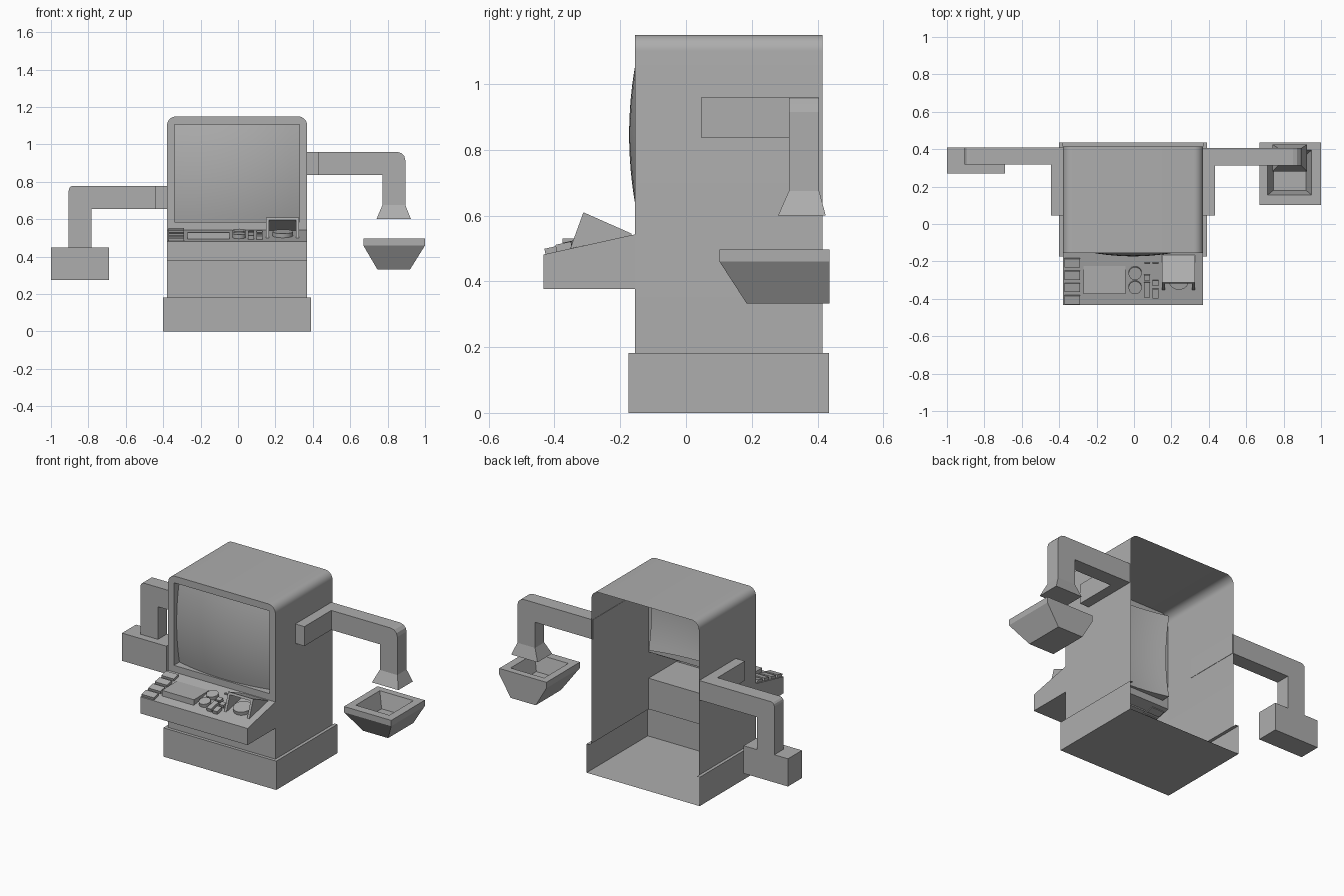
import bpy, bmesh
from math import sin, cos, pi, atan
from mathutils import Matrix

cube = bpy.data.objects.get("Cube")
if cube:
    bpy.data.objects.remove(cube, do_unlink=True)

grey = bpy.data.materials.new("plain_grey")
grey.use_nodes = True
GREY = (0.42, 0.42, 0.42, 1)
grey.diffuse_color = GREY
grey.node_tree.nodes["Principled BSDF"].inputs["Base Color"].default_value = GREY

MID = -0.005            # centre line of the cabinet
FRONT, BACK = -0.155, 0.415
HALF = 0.375
SLOPE = 0.22            # rise of the console top


def finish(name, bm, smooth=False):
    bmesh.ops.recalc_face_normals(bm, faces=bm.faces[:])
    mesh = bpy.data.meshes.new(name)
    bm.to_mesh(mesh)
    bm.free()
    mesh.materials.append(grey)
    ob = bpy.data.objects.new(name, mesh)
    bpy.context.collection.objects.link(ob)
    if smooth:
        bpy.ops.object.select_all(action='DESELECT')
        ob.select_set(True)
        bpy.context.view_layer.objects.active = ob
        bpy.ops.object.shade_smooth_by_angle(angle=0.52)
    return ob


def prism(name, pts, axis, a, b, smooth=False):
    """Extrude a closed outline along x or y."""
    bm = bmesh.new()
    place = (lambda p, t: (t, p[0], p[1])) if axis == 'x' else (lambda p, t: (p[0], t, p[1]))
    one, two = ([bm.verts.new(place(p, t)) for p in pts] for t in (a, b))
    bm.faces.new(one)
    bm.faces.new(two)
    for i in range(len(pts)):
        j = (i + 1) % len(pts)
        bm.faces.new((one[i], one[j], two[j], two[i]))
    return finish(name, bm, smooth)


def loft(name, rings, cap_start=True, cap_end=True):
    """Join rectangles (x0, x1, y0, y1, z) in order."""
    bm = bmesh.new()
    loops = [[bm.verts.new(p) for p in ((x0, y0, z), (x1, y0, z), (x1, y1, z), (x0, y1, z))]
             for x0, x1, y0, y1, z in rings]
    for lo, hi in zip(loops, loops[1:]):
        for i in range(4):
            j = (i + 1) % 4
            bm.faces.new((lo[i], lo[j], hi[j], hi[i]))
    if cap_start:
        bm.faces.new(loops[0])
    if cap_end:
        bm.faces.new(loops[-1])
    return finish(name, bm)


def box(name, x0, x1, y0, y1, z0, z1):
    return loft(name, [(x0, x1, y0, y1, z0), (x0, x1, y0, y1, z1)])


def panel_z(y):
    return 0.543 + (y - FRONT) * SLOPE


def on_panel(name, x, y, w, d, h, round_part=False):
    """Box or disc lying on the sloped console top."""
    bm = bmesh.new()
    if round_part:
        bmesh.ops.create_cone(bm, cap_ends=True, segments=24, radius1=w / 2, radius2=w / 2, depth=h)
    else:
        bmesh.ops.create_cube(bm, size=1, matrix=Matrix.Diagonal((w, d, h, 1)))
    bm.transform(Matrix.Translation((x, y, panel_z(y) + h / 4)) @ Matrix.Rotation(atan(SLOPE), 4, 'X'))
    return finish(name, bm, round_part)


# Base: tray with open back and a narrow ledge around the cabinet
bm = bmesh.new()
outer = [(-0.40, 0.435), (-0.40, -0.175), (0.39, -0.175), (0.39, 0.435)]
inner = [(MID - HALF, 0.435), (MID - HALF, FRONT), (MID + HALF, FRONT), (MID + HALF, 0.435)]
rows = [[bm.verts.new((x, y, z)) for x, y in pts]
        for pts, z in ((outer, 0), (outer, 0.182), (inner, 0.182))]
bm.faces.new(rows[0])
for lo, hi in zip(rows, rows[1:]):
    for i in range(3):
        bm.faces.new((lo[i], lo[i + 1], hi[i + 1], hi[i]))
finish("base", bm)

# Cabinet side and top shell with rounded upper corners, open at the back
R, TOP = 0.05, 1.15
right_arc = [(MID + HALF - R + R * cos(a), TOP - R + R * sin(a))
             for a in (i * pi / 16 for i in range(9))]
left_arc = [(2 * MID - x, z) for x, z in reversed(right_arc)]
arch = right_arc + left_arc
bm = bmesh.new()
path = [(MID + HALF, 0.182)] + arch + [(MID - HALF, 0.182)]
f, b = ([bm.verts.new((x, y, z)) for x, z in path] for y in (FRONT, BACK))
for i in range(len(path) - 1):
    bm.faces.new((f[i], f[i + 1], b[i + 1], b[i]))
finish("cabinet_shell", bm, True)

# Front bezel with a rectangular screen opening
SX, SZ0, SZ1 = 0.335, 0.585, 1.107
bm = bmesh.new()
frame = [(MID + HALF, 0.543)] + arch + [(MID - HALF, 0.543)]
hole = [(MID - SX, SZ0), (MID + SX, SZ0), (MID + SX, SZ1), (MID - SX, SZ1)]
edges = []
for pts in (frame, hole):
    vs = [bm.verts.new((x, FRONT, z)) for x, z in pts]
    edges += [bm.edges.new((vs[i], vs[(i + 1) % len(vs)])) for i in range(len(vs))]
bmesh.ops.triangle_fill(bm, use_beauty=True, edges=edges)
finish("screen_bezel", bm)

# Lower front wall below the console
bm = bmesh.new()
bm.faces.new([bm.verts.new((x, FRONT, z)) for x, z in (
    (MID - HALF, 0.182), (MID + HALF, 0.182), (MID + HALF, 0.377), (MID - HALF, 0.377))])
finish("lower_front", bm)

# Bulging screen with recess walls running back from the bezel
N = 14
SZ = (SZ0 + SZ1) / 2
bm = bmesh.new()
bmesh.ops.create_grid(bm, x_segments=N, y_segments=N, size=1)
rim = [e for e in bm.edges if e.is_boundary]
wall = bmesh.ops.extrude_edge_only(bm, edges=rim)["geom"]
wall = {v for v in wall if isinstance(v, bmesh.types.BMVert)}
for v in bm.verts:
    dx, dz = v.co.x * SX, v.co.y * (SZ1 - SZ0) / 2
    v.co = (MID + dx, FRONT if v in wall else -0.173 + 0.41 * (dx * dx + dz * dz), SZ + dz)
finish("screen", bm, True)

# Console: sloped desk, hollow towards the cabinet
NOSE = -0.433
bm = bmesh.new()
side = [(FRONT, 0.377), (NOSE, 0.377), (NOSE, panel_z(NOSE)), (FRONT, 0.543)]
l, r = ([bm.verts.new((MID + s * HALF, y, z)) for y, z in side] for s in (-1, 1))
bm.faces.new(l)
bm.faces.new(r)
for i in range(3):
    bm.faces.new((l[i], l[i + 1], r[i + 1], r[i]))
finish("console", bm)

# Console controls
for i in range(4):
    on_panel(f"key_{i + 1}", -0.33, -0.207 - 0.066 * i, 0.085, 0.048, 0.022)
prism("raised_pad", [(-0.375, 0.49), (-0.375, 0.53), (-0.225, 0.532), (-0.225, 0.52)],
      'x', -0.27, -0.045)
for i, y in enumerate((-0.262, -0.338)):
    on_panel(f"knob_{i + 1}", 0.006, y, 0.07, 0.07, 0.03, True)
for x, y, d in ((0.07, -0.285, 0.03), (0.07, -0.35, 0.08), (0.115, -0.315, 0.03), (0.115, -0.37, 0.05)):
    on_panel("switch", x, y, 0.032, d, 0.028)
for x in (0.07, 0.115):
    on_panel("small_mark", x, -0.21, 0.03, 0.008, 0.012)

# Hood on the console with a dial under it
for name, x in (("hood_right_side", 0.15), ("hood_left_side", 0.31)):
    prism(name, [(-0.352, 0.5), (-0.312, 0.61), (-0.165, 0.545), (-0.165, 0.54)], 'x', x, x + 0.015)
prism("hood_top", [(-0.312, 0.61), (-0.165, 0.545), (-0.165, 0.535), (-0.317, 0.596)], 'x', 0.15, 0.325)
on_panel("hood_dial", 0.24, -0.295, 0.11, 0.11, 0.03, True)


# Side arms: mounting plate plus a bent bar with a softened elbow
def arm(name, s, top, bottom, back):
    def px(d):
        return MID + s * d
    y0 = back - 0.092
    x0, x1 = sorted((px(0.373), px(0.438)))
    box(name + "_plate", x0, x1, 0.045, back, top - 0.123, top)
    c = 0.045 if s > 0 else 0.025
    elbow = [(px(0.9 - c + c * sin(a)), top - c + c * cos(a)) for a in (0, pi / 6, pi / 3, pi / 2)]
    prism(name, [(px(0.43), top - 0.123), (px(0.43), top)] + elbow
          + [(px(0.9), bottom), (px(0.777), bottom), (px(0.777), top - 0.123)], 'y', y0, back)


arm("left_arm", 1, 0.96, 0.675, 0.405)
arm("right_arm", -1, 0.779, 0.45, 0.41)

# Flared nozzle, block hand and the hanging dish
loft("nozzle", [(0.772, 0.895, 0.313, 0.405, 0.675), (0.74, 0.925, 0.28, 0.425, 0.6)], False)
box("right_hand_block", -1.0, -0.69, 0.27, 0.41, 0.275, 0.45)
loft("dish", [(0.745, 0.92, 0.185, 0.437, 0.332), (0.67, 1.0, 0.102, 0.437, 0.46),
              (0.67, 1.0, 0.102, 0.437, 0.497), (0.715, 0.95, 0.155, 0.395, 0.497),
              (0.745, 0.92, 0.18, 0.37, 0.40)])
